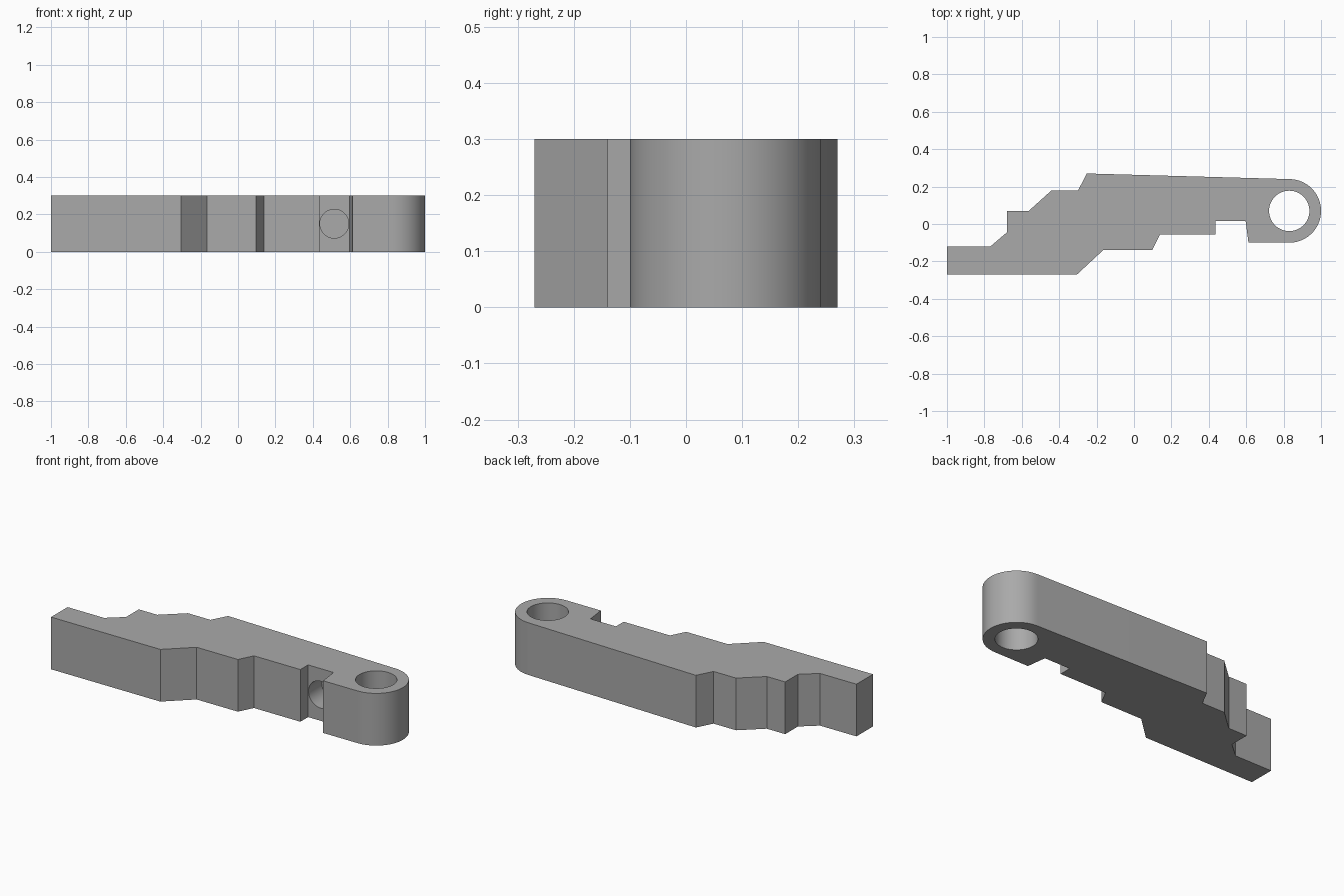
import bpy, bmesh, math
from mathutils import Matrix

cube = bpy.data.objects.get("Cube")
if cube:
    bpy.data.objects.remove(cube, do_unlink=True)

HEIGHT = 0.3
EYE = (0.83, 0.07)
EYE_RADIUS = 0.17

# Single grey material
grey = bpy.data.materials.new("plain grey")
grey.use_nodes = True
grey.diffuse_color = (0.4, 0.4, 0.4, 1)
grey.node_tree.nodes["Principled BSDF"].inputs["Base Color"].default_value = grey.diffuse_color


def add_object(name, bm):
    bmesh.ops.recalc_face_normals(bm, faces=bm.faces)
    mesh = bpy.data.meshes.new(name)
    bm.to_mesh(mesh)
    bm.free()
    mesh.materials.append(grey)
    obj = bpy.data.objects.new(name, mesh)
    bpy.context.collection.objects.link(obj)
    return obj


def cylinder_cutter(name, radius, depth, matrix):
    bm = bmesh.new()
    bmesh.ops.create_cone(bm, cap_ends=True, segments=64, radius1=radius,
                          radius2=radius, depth=depth, matrix=matrix)
    obj = add_object(name, bm)
    obj.hide_render = True
    return obj


# Stepped outline: front edge, rounded eye end, then back edge
front_edge = [(-1, -0.27), (-0.305, -0.27), (-0.165, -0.14), (0.097, -0.14),
              (0.14, -0.055), (0.435, -0.055), (0.435, 0.015), (0.597, 0.015),
              (0.612, -0.1)]
arc = []
for i in range(41):
    a = math.radians(-90 + 178.4 * i / 40)
    arc.append((EYE[0] + EYE_RADIUS * math.cos(a), EYE[1] + EYE_RADIUS * math.sin(a)))
back_edge = [(-0.252, 0.27), (-0.3, 0.178), (-0.443, 0.178), (-0.563, 0.07),
             (-0.68, 0.07), (-0.68, -0.045), (-0.768, -0.12), (-1, -0.12)]

# Lever body
bm = bmesh.new()
base = bm.faces.new([bm.verts.new((x, y, 0)) for x, y in front_edge + arc + back_edge])
extruded = bmesh.ops.extrude_face_region(bm, geom=[base])["geom"]
bmesh.ops.translate(bm, vec=(0, 0, HEIGHT),
                    verts=[v for v in extruded if isinstance(v, bmesh.types.BMVert)])
lever = add_object("stepped_lever", bm)

# Pivot bore through the eye, and blind socket in the notch
cutters = [
    cylinder_cutter("pivot_bore_cutter", 0.108, 1,
                    Matrix.Translation((*EYE, HEIGHT / 2))),
    cylinder_cutter("socket_cutter", 0.077, 0.24,
                    Matrix.Translation((0.515, 0.015, HEIGHT / 2))
                    @ Matrix.Rotation(math.pi / 2, 4, "X")),
]
bpy.context.view_layer.objects.active = lever
lever.select_set(True)
for cutter in cutters:
    cut = lever.modifiers.new(cutter.name, "BOOLEAN")
    cut.operation = "DIFFERENCE"
    cut.solver = "EXACT"
    cut.object = cutter
    bpy.ops.object.modifier_apply(modifier=cut.name)
for cutter in cutters:
    bpy.data.objects.remove(cutter, do_unlink=True)

bpy.ops.object.shade_smooth_by_angle(angle=math.radians(20))
